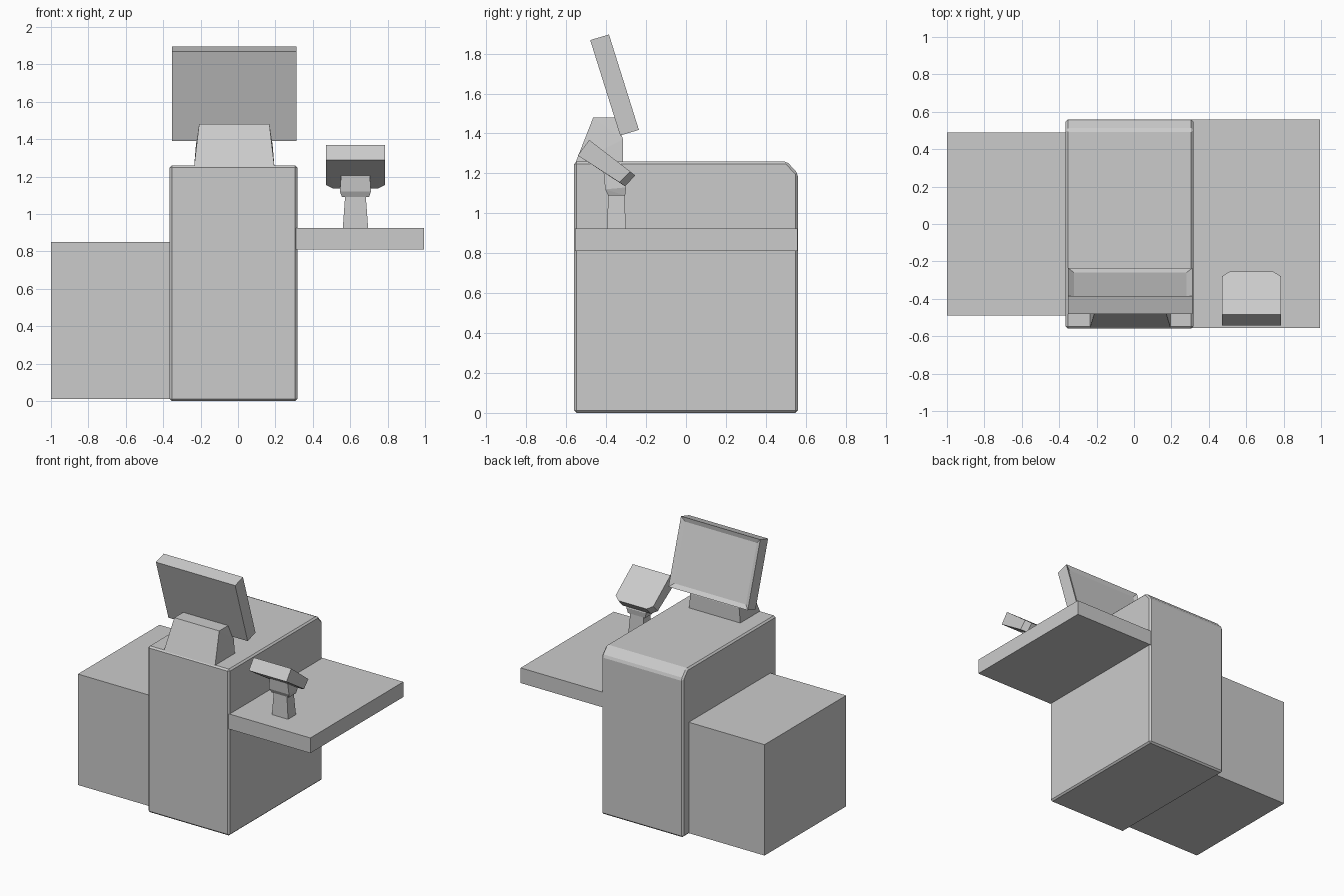
import bpy, bmesh

if "Cube" in bpy.data.objects:
    bpy.data.objects.remove(bpy.data.objects["Cube"])


def finish(name, bm, bevel=0):
    bmesh.ops.recalc_face_normals(bm, faces=bm.faces[:])
    me = bpy.data.meshes.new(name)
    bm.to_mesh(me)
    bm.free()
    ob = bpy.data.objects.new(name, me)
    bpy.context.collection.objects.link(ob)
    if bevel:
        mod = ob.modifiers.new("edge", 'BEVEL')
        mod.width, mod.segments = bevel, 1
    return ob


def prism(name, profile, x0, x1, bevel=0, recess=None):
    """Extrude a (y, z) profile along x; recess = (face direction, inset, depth)."""
    bm = bmesh.new()
    face = bm.faces.new([bm.verts.new((x0, y, z)) for y, z in profile])
    ext = bmesh.ops.extrude_face_region(bm, geom=[face])['geom']
    bmesh.ops.translate(bm, vec=(x1 - x0, 0, 0),
                        verts=[v for v in ext if isinstance(v, bmesh.types.BMVert)])
    bmesh.ops.recalc_face_normals(bm, faces=bm.faces[:])
    if recess:
        bm.normal_update()
        front = max(bm.faces, key=lambda f: f.normal.y)
        bmesh.ops.inset_individual(bm, faces=[front], thickness=recess[0], depth=-recess[1])
    return finish(name, bm, bevel)


def box(name, x, y, z, bevel=0):
    return prism(name, [(y[0], z[0]), (y[1], z[0]), (y[1], z[1]), (y[0], z[1])], *x, bevel)


def hull(name, points):
    bm = bmesh.new()
    for p in points:
        bm.verts.new(p)
    bmesh.ops.convex_hull(bm, input=bm.verts[:])
    bmesh.ops.dissolve_limit(bm, angle_limit=0.02, verts=bm.verts[:], edges=bm.edges[:])
    return finish(name, bm)


def sections(name, cx, rows):
    """Hull through x-symmetric rows of (half width, y, z)."""
    return hull(name, [(cx + s * w, y, z) for w, y, z in rows for s in (-1, 1)])


# Counter blocks
prism("main_cabinet", [(-.56, 0), (.56, 0), (.56, 1.20), (.505, 1.26), (-.56, 1.26)],
      -.365, .318, .012)
box("side_cabinet", (-1, -.355), (-.488, .488), (.01, .85))
box("side_shelf", (.30, .995), (-.555, .558), (.81, .925))

# Monitor and its stand
sections("monitor_stand", -.02, [
    (.215, -.555, 1.25), (.215, -.315, 1.25), (.205, -.315, 1.37),
    (.188, -.465, 1.48), (.188, -.358, 1.48)])
prism("monitor", [(-.48, 1.868), (-.33, 1.39), (-.236, 1.418), (-.386, 1.896)],
      -.352, .312, recess=(.045, .015))

# Card terminal: post, collar, tilted head
CX = .628
sections("terminal_post", CX, [
    (.068, -.395, .92), (.068, -.30, .92), (.055, -.39, 1.10), (.055, -.31, 1.10)])
sections("terminal_collar", CX, [
    (.072, -.39, 1.09), (.072, -.305, 1.09), (.083, -.405, 1.12),
    (.083, -.30, 1.13), (.075, -.415, 1.23), (.075, -.315, 1.16)])
sections("terminal_head", CX, [
    (.158, -.485, 1.368), (.158, -.28, 1.21), (.118, -.255, 1.19),
    (.158, -.542, 1.29), (.158, -.333, 1.155), (.118, -.305, 1.135)])
